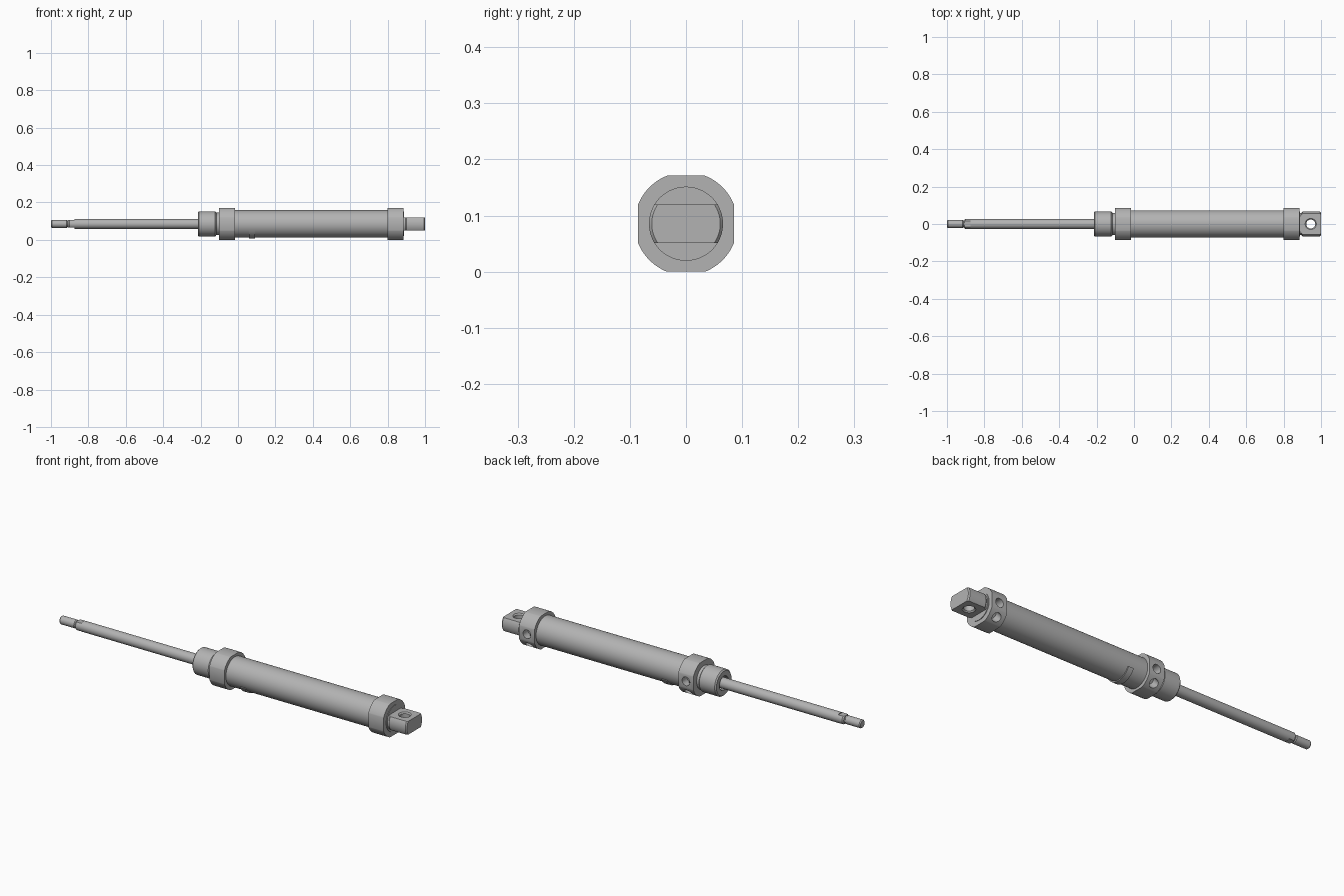
import bpy, math
from mathutils import Matrix, Vector

if "Cube" in bpy.data.objects:
    bpy.data.objects.remove(bpy.data.objects["Cube"])

CZ = 0.0855  # height of the main axis
steel = bpy.data.materials.new("dark_steel")
steel.diffuse_color = (0.45, 0.45, 0.45, 1)
steel.use_nodes = True
steel.node_tree.nodes["Principled BSDF"].inputs["Base Color"].default_value = steel.diffuse_color


def finish(ob):
    ob.data.materials.clear()
    ob.data.materials.append(steel)
    bpy.ops.object.select_all(action='DESELECT')
    bpy.context.view_layer.objects.active = ob
    ob.select_set(True)
    bpy.ops.object.shade_smooth_by_angle(angle=math.radians(30))
    return ob


def lathe(name, profile, n=64, cz=CZ):
    """Closed solid of revolution about the x axis; profile = (x, radius), ends capped."""
    verts, faces = [], []
    for x, r in profile:
        for i in range(n):
            a = 2 * math.pi * (i + 0.5) / n
            verts.append((x, r * math.cos(a), cz + r * math.sin(a)))
    for k in range(len(profile) - 1):
        for i in range(n):
            j = (i + 1) % n
            faces.append((k * n + j, (k + 1) * n + j, (k + 1) * n + i, k * n + i))
    faces.append(tuple(reversed(range(n))))
    faces.append(tuple(range((len(profile) - 1) * n, len(profile) * n)))
    me = bpy.data.meshes.new(name)
    me.from_pydata(verts, [], faces)
    ob = bpy.data.objects.new(name, me)
    bpy.context.collection.objects.link(ob)
    return ob


def turned_along(name, origin, direction, profile):
    """A lathe solid turned so that its axis leaves origin along direction."""
    ob = lathe(name, profile, 32, 0)
    rot = Vector(direction).to_track_quat('X', 'Z').to_matrix().to_4x4()
    ob.data.transform(Matrix.Translation(Vector(origin)) @ rot)
    return ob


def box(name, center, size):
    bpy.ops.mesh.primitive_cube_add(size=1, location=center)
    ob = bpy.context.object
    ob.name, ob.scale = name, size
    return ob


def boolean(ob, cutter, op='DIFFERENCE'):
    cutter.hide_render = True
    bpy.context.view_layer.update()
    m = ob.modifiers.new("cut", 'BOOLEAN')
    m.operation, m.object, m.solver = op, cutter, 'EXACT'
    bpy.context.view_layer.objects.active = ob
    bpy.ops.object.modifier_apply(modifier=m.name)
    bpy.data.objects.remove(cutter, do_unlink=True)


# Barrel
finish(lathe("barrel", [(-0.03, 0.0735), (0.81, 0.0735)]))

# End caps: round collars with four flats and two blind ports each
for name, x0, x1 in (("front_cap", -0.102, -0.017), ("rear_cap", 0.798, 0.885)):
    xm = (x0 + x1) / 2
    cap = lathe(name, [(x0, 0.092), (x1, 0.092)], 96)
    boolean(cap, box("flats", (xm, 0, CZ), (0.2, 0.171, 0.171)), 'INTERSECT')
    for deg in (0, -45):
        d = (0, math.cos(math.radians(deg)), math.sin(math.radians(deg)))
        boolean(cap, turned_along("port", (xm, 0, CZ), d, [(0.045, 0.022), (0.12, 0.022)]))
    finish(cap)

# Threaded neck with recess around the rod
finish(lathe("front_neck", [(-0.15, 0.034), (-0.213, 0.034), (-0.215, 0.036), (-0.215, 0.061),
                            (-0.209, 0.067), (-0.122, 0.067), (-0.116, 0.060), (-0.09, 0.060)]))

# Piston rod with wrench flats
rod = lathe("piston_rod", [(-0.908, 0.021), (-0.902, 0.0265), (-0.12, 0.0265)], 48)
for s in (1, -1):
    boolean(rod, box("flat", (-0.91, 0, CZ + s * 0.0405), (0.07, 0.1, 0.04)))
finish(rod)

# Threaded rod end
finish(lathe("rod_end", [(-1.0, 0.017), (-0.995, 0.021), (-0.916, 0.021), (-0.912, 0.0175),
                         (-0.89, 0.0175)], 48))

# Rear mounting tang with bevelled cross hole
tang = lathe("rear_tang", [(0.87, 0.060), (0.896, 0.060), (0.902, 0.066), (0.994, 0.066), (1.0, 0.061)])
boolean(tang, box("slab", (0.93, 0, CZ), (0.3, 0.3, 0.068)), 'INTERSECT')
boolean(tang, turned_along("pin_hole", (0.945, 0, CZ), (0, 0, 1),
                           [(-0.04, 0.036), (-0.028, 0.024), (0.028, 0.024), (0.04, 0.036)]))
finish(tang)

# Shallow seat ring on the rear cap
finish(lathe("rear_seat", [(0.875, 0.066), (0.888, 0.066)]))

# Curved sensor strap hugging the underside of the barrel
strap = lathe("sensor_strap", [(0.06, 0.079), (0.09, 0.079)], 96)
boolean(strap, box("lower_part", (0.075, 0, 0), (0.2, 0.3, 0.1)), 'INTERSECT')
finish(strap)
